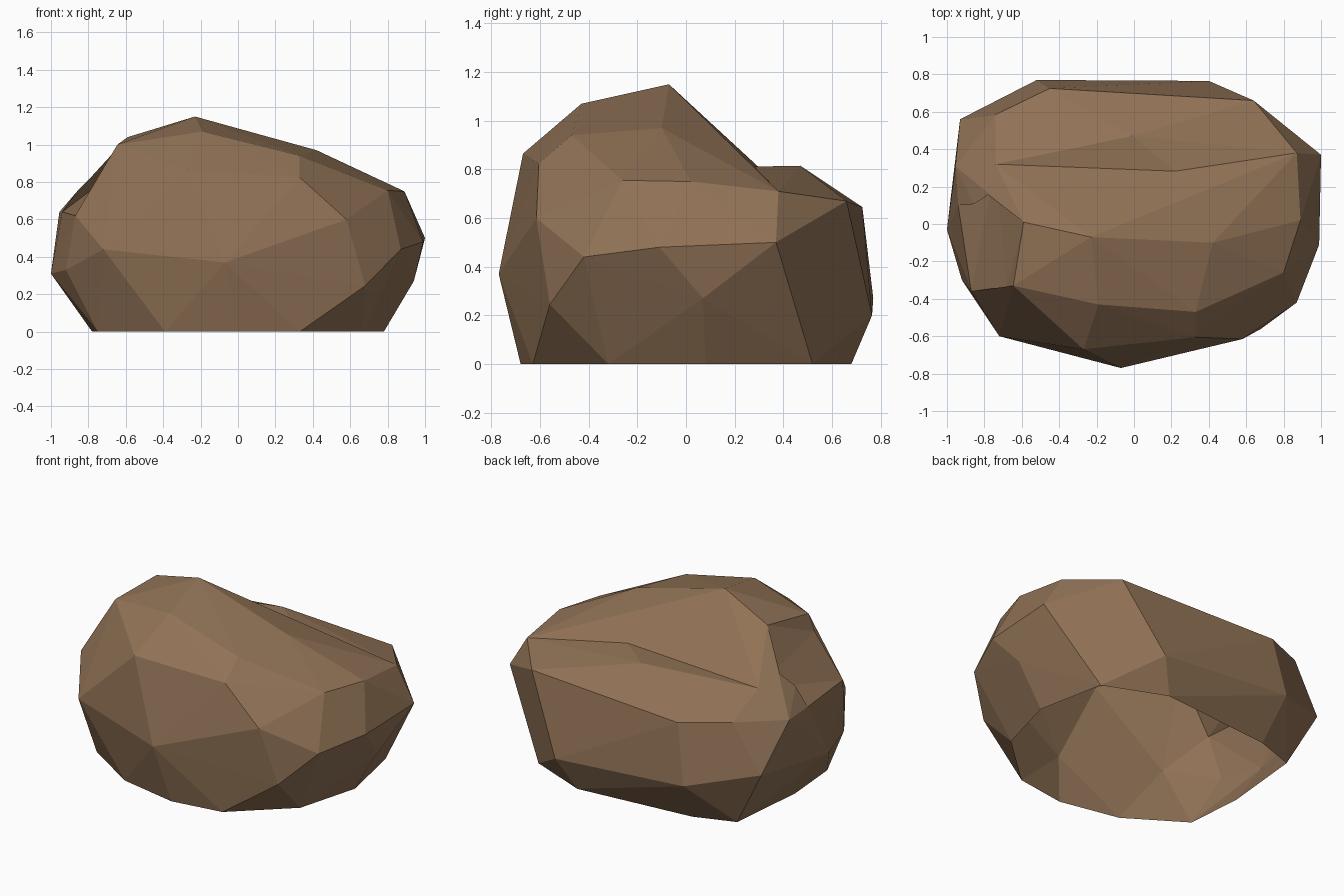
import bpy, bmesh

if "Cube" in bpy.data.objects:
    bpy.data.objects.remove(bpy.data.objects["Cube"])

# Open rim on the ground (x, y)
base = [(-.39, -.6), (0, -.68), (.33, -.63), (.67, -.32), (.78, .08), (.69, .52), (.3, .68),
        (-.47, .61), (-.73, .52), (-.78, 0), (-.75, -.37)]

# Flanks and low rear shelf
flanks = [(-.07, -.77, .37), (.68, -.56, .245), (.87, -.42, .44), (.99, -.11, .48), (.94, .07, .27),
          (1, .37, .5), (.87, .38, .71), (.89, .02, .75), (.8, -.26, .755), (.58, -.615, .6),
          (-.72, -.6, .44), (-.87, -.36, .62), (-.92, -.3, .33), (-1, -.03, .31), (-.94, .1, .64),
          (-.955, .31, .64), (-.93, .56, .37), (-.52, .77, .27), (.4, .765, .2), (.64, .66, .67),
          (-.45, .725, .645), (-.74, .585, .67), (-.01, .47, .815), (.32, .2, .81), (-.74, .32, .79)]

# High front crown
crown = [(-.23, -.07, 1.15), (-.19, -.43, 1.07), (.33, -.47, .94), (.42, -.1, .97), (-.59, .01, 1.04),
         (-.645, -.33, 1.0), (-.27, -.67, .865), (.33, -.605, .825)]

# Shallow notch under the crown's left edge
notch = [(-.645, -.33, 1.0), (-.59, .01, 1.04), (-.68, -.34, .89), (-.69, -.09, .93),
         (-.87, -.36, .62), (-.94, .1, .64), (-.74, .32, .79), (-.85, -.12, .9)]

stone = bpy.data.materials.new("brown stone")
stone.diffuse_color = (.28, .168, .092, 1)
stone.use_nodes = True
stone.node_tree.nodes["Principled BSDF"].inputs["Base Color"].default_value = stone.diffuse_color


def hull(name, points):
    """Flat-faced convex chunk around the given points."""
    bm = bmesh.new()
    for p in points:
        bm.verts.new(p)
    bmesh.ops.convex_hull(bm, input=bm.verts)
    loose = [v for v in bm.verts if not v.link_faces]
    bmesh.ops.delete(bm, geom=loose, context='VERTS')
    bmesh.ops.recalc_face_normals(bm, faces=bm.faces)
    me = bpy.data.meshes.new(name)
    bm.to_mesh(me)
    bm.free()
    me.materials.append(stone)
    ob = bpy.data.objects.new(name, me)
    bpy.context.collection.objects.link(ob)
    return ob


def combine(target, tool, operation):
    """Apply a boolean and drop the helper."""
    mod = target.modifiers.new(operation.lower(), 'BOOLEAN')
    mod.operation, mod.solver, mod.object = operation, 'EXACT', tool
    bpy.context.view_layer.objects.active = target
    bpy.ops.object.modifier_apply(modifier=mod.name)
    bpy.data.objects.remove(tool)


body = [(x, y, 0) for x, y in base] + flanks
rock = hull("rock", body)
front = [p for p in body if p[1] < .39]
combine(rock, hull("crown", front + crown), 'UNION')
combine(rock, hull("notch", notch), 'DIFFERENCE')

# The shell is open underneath
bm = bmesh.new()
bm.from_mesh(rock.data)
bottom = [f for f in bm.faces if all(v.co.z < .002 for v in f.verts)]
bmesh.ops.delete(bm, geom=bottom, context='FACES')
bm.to_mesh(rock.data)
bm.free()
